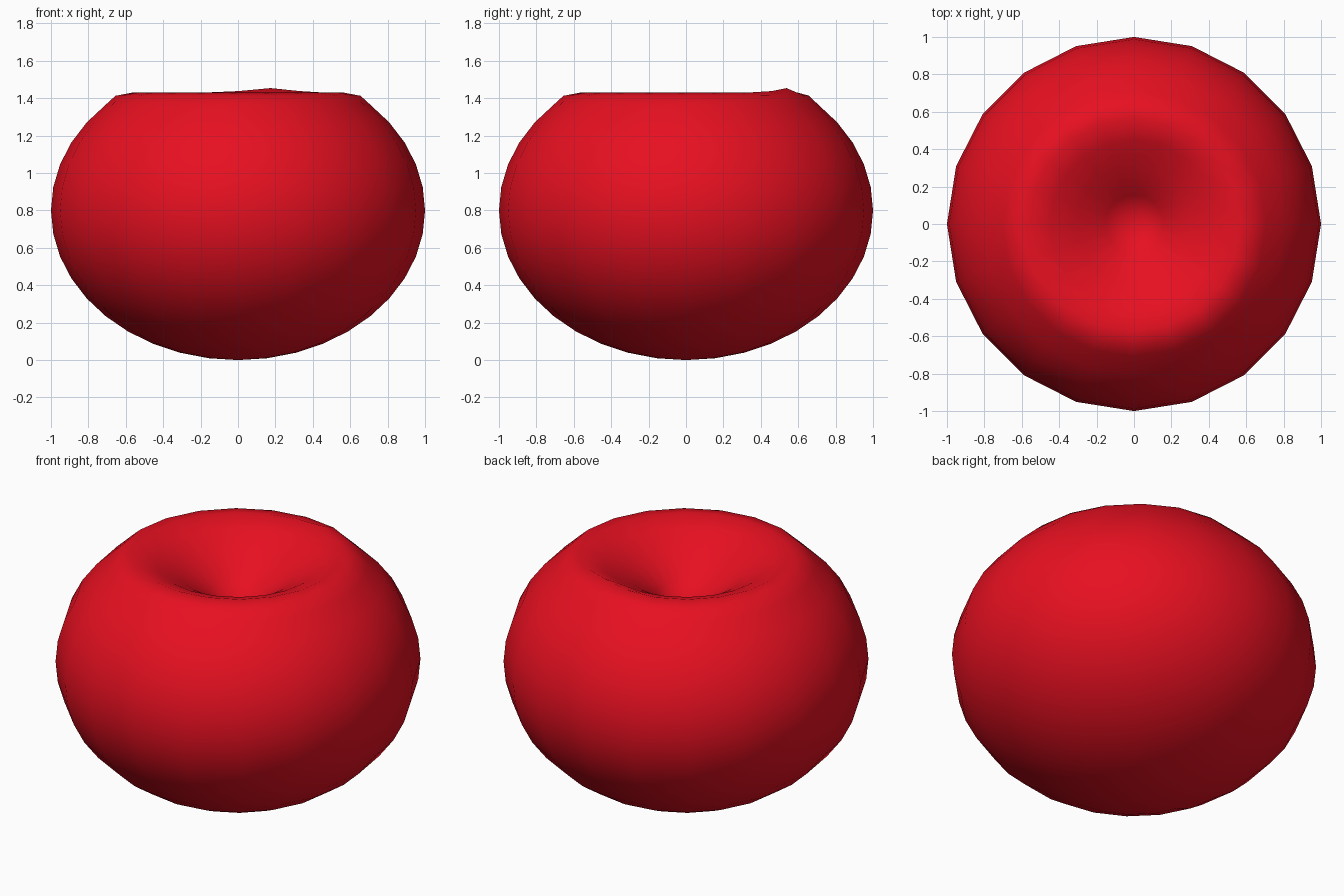
import bpy, bmesh
from math import sin, cos, pi, radians, atan2, exp

if "Cube" in bpy.data.objects:
    bpy.data.objects.remove(bpy.data.objects["Cube"])

SIDES = 20

# half profile (radius, z): squashed sphere up to the shoulder, then the dimple
profile = [(sin(radians(9 * i)), 0.8 - 0.8 * cos(radians(9 * i))) for i in range(1, 16)]
profile += [(0.655, 1.413), (0.565, 1.43), (0.45, 1.39), (0.31, 1.315), (0.156, 1.205)]

bm = bmesh.new()


def ring(r, z):
    verts = []
    for k in range(SIDES):
        a = 2 * pi * k / SIDES
        # small natural bump on the rim
        bump = 0.024 * exp(-((a - radians(72)) / 0.3) ** 2 - ((r - 0.565) / 0.07) ** 2) if z > 1.2 else 0
        verts.append(bm.verts.new((r * cos(a), r * sin(a), z + bump)))
    return verts


# skin the rings and close both poles
rings = [ring(r, z) for r, z in profile]
bottom = bm.verts.new((0, 0, 0))
dimple = bm.verts.new((0.03, 0.02, 1.08))
for k in range(SIDES):
    n = (k + 1) % SIDES
    bm.faces.new((bottom, rings[0][n], rings[0][k]))
    bm.faces.new((dimple, rings[-1][k], rings[-1][n]))
    for lo, hi in zip(rings, rings[1:]):
        bm.faces.new((lo[k], lo[n], hi[n], hi[k]))
for f in bm.faces:
    f.smooth = True
bmesh.ops.recalc_face_normals(bm, faces=bm.faces)

# apple body
mesh = bpy.data.meshes.new("apple_body")
bm.to_mesh(mesh)
bm.free()
body = bpy.data.objects.new("apple_body", mesh)
bpy.context.collection.objects.link(body)

red = bpy.data.materials.new("red_skin")
red.diffuse_color = (0.8, 0.005, 0.015, 1)
red.use_nodes = True
red.node_tree.nodes["Principled BSDF"].inputs["Base Color"].default_value = red.diffuse_color
mesh.materials.append(red)
